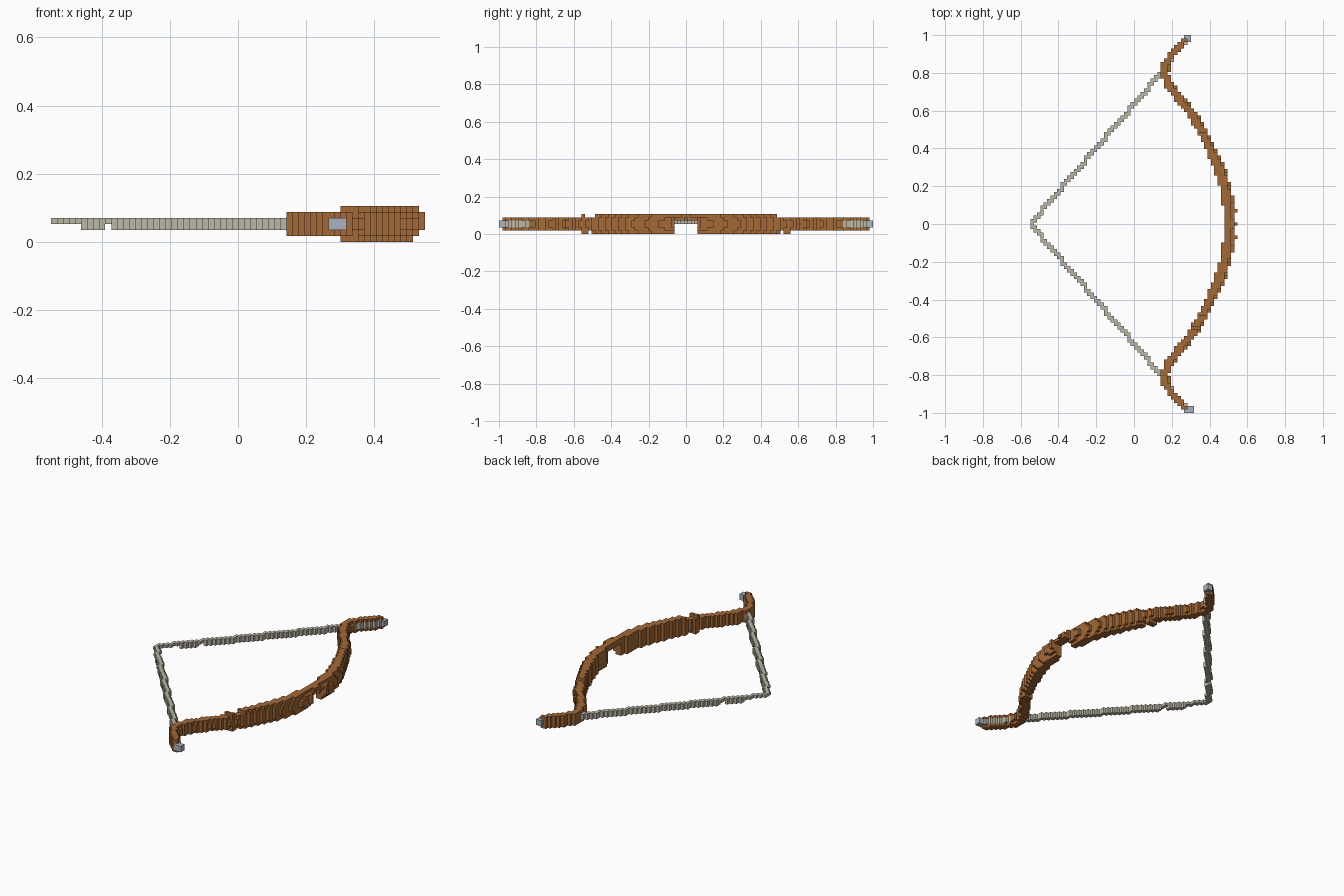
import bpy
import bmesh
from mathutils import Vector

cube = bpy.data.objects.get("Cube")
if cube:
    bpy.data.objects.remove(cube, do_unlink=True)

V = 2 / 113          # edge of one block
I_MID = 31           # block column whose left side is x = 0


def material(name, rgb):
    mat = bpy.data.materials.new(name)
    mat.use_nodes = True
    mat.diffuse_color = (*rgb, 1)
    mat.node_tree.nodes["Principled BSDF"].inputs["Base Color"].default_value = (*rgb, 1)
    return mat


WOOD = material("brown wood", (0.37, 0.14, 0.037))
CORD = material("pale cord", (0.50, 0.475, 0.385))
METAL = material("grey metal", (0.40, 0.45, 0.51))


def interpolate(points, t):
    for (a, fa), (b, fb) in zip(points, points[1:]):
        if t <= b:
            return fa + (fb - fa) * (t - a) / (b - a)
    return points[-1][1]


# Recurve centre line: distance along the bow, forward position
CURVE = [(0, .504), (.1, .5), (.2, .483), (.3, .453), (.4, .407), (.5, .357),
         (.6, .295), (.7, .212), (.75, .18), (.8, .161), (.85, .172),
         (.9, .207), (.95, .25), (1, .288)]
HALF_WIDTH = [(0, .03), (.7, .03), (.8, .022), (1, .025)]


def bow_cells():
    """Blocks of the wooden bow, rounded on its outer side."""
    cells = set()
    for j in range(-55, 56):
        y = abs(j) * V
        centre, half = interpolate(CURVE, y), interpolate(HALF_WIDTH, y)
        for k in range(6):
            from_middle = abs(k - 2.5) - 0.5
            if k == 5 and y > .485 and j != -31:
                continue
            if k == 0 and (y > .56 or .51 < y < .525):
                continue
            if abs(j) <= 3 and k < 4:      # notch under the grip
                continue
            for i in range(62):
                x = (i + .5 - I_MID) * V
                if centre - half <= x <= centre + half - .3 * V * from_middle:
                    cells.add((i, j, k))
    # small studs on the grip
    cells.update({(61, 0, 4)} | {(61, s * 4, k) for s in (-1, 1) for k in (2, 3, 4)})
    return cells


def string_cells():
    """Drawn string: two stepped diagonals meeting at the nock."""
    cells = set()
    for side in (-1, 1):
        last = 0
        for i in range(39):
            end = round((i + 1) * 45 / 39)
            for j in range(last, end + 1):
                cells.add((i, side * j, 3))
                if i >= 5 and i != 9:
                    cells.add((i, side * j, 2))
            last = end
    return cells


def build(name, cells, occupied, mat):
    """Join blocks into one mesh, keeping only the outside faces."""
    bm = bmesh.new()
    verts = {}

    def vert(p):
        if p not in verts:
            i, j, k = p
            verts[p] = bm.verts.new(Vector((i - I_MID, j - .5, k)) * V)
        return verts[p]

    for cell in sorted(cells):
        for axis in range(3):
            u, w = (axis + 1) % 3, (axis + 2) % 3
            for step in (0, 1):
                near = list(cell)
                near[axis] += 2 * step - 1
                if tuple(near) in occupied:
                    continue
                corners = []
                for du, dw in ((0, 0), (1, 0), (1, 1), (0, 1)):
                    p = list(cell)
                    p[axis] += step
                    p[u] += du
                    p[w] += dw
                    corners.append(vert(tuple(p)))
                bm.faces.new(corners if step else corners[::-1])
    mesh = bpy.data.meshes.new(name)
    bm.to_mesh(mesh)
    bm.free()
    mesh.materials.append(mat)
    obj = bpy.data.objects.new(name, mesh)
    bpy.context.collection.objects.link(obj)
    return obj


# Metal caps on both ends
tips = {(i, s * j, k) for s in (-1, 1) for i in (46, 47, 48) for j in (55, 56) for k in (2, 3)}
tips -= {(48, 56, 2), (48, 56, 3), (48, 55, 2), (48, 55, 3)}

bow = bow_cells() - tips
string = string_cells() - bow

# Cord inlay along the outer side of each curled end
inlay = {(i, j, k) for i, j, k in bow
         if 48 <= abs(j) <= 54 and k in (2, 3) and (i + 1, j, k) not in bow}
bow -= inlay

solid = bow | string | tips | inlay
build("bow_limbs", bow, solid, WOOD)
build("bowstring", string, solid, CORD)
build("end_inlays", inlay, solid, CORD)
build("end_caps", tips, solid, METAL)
